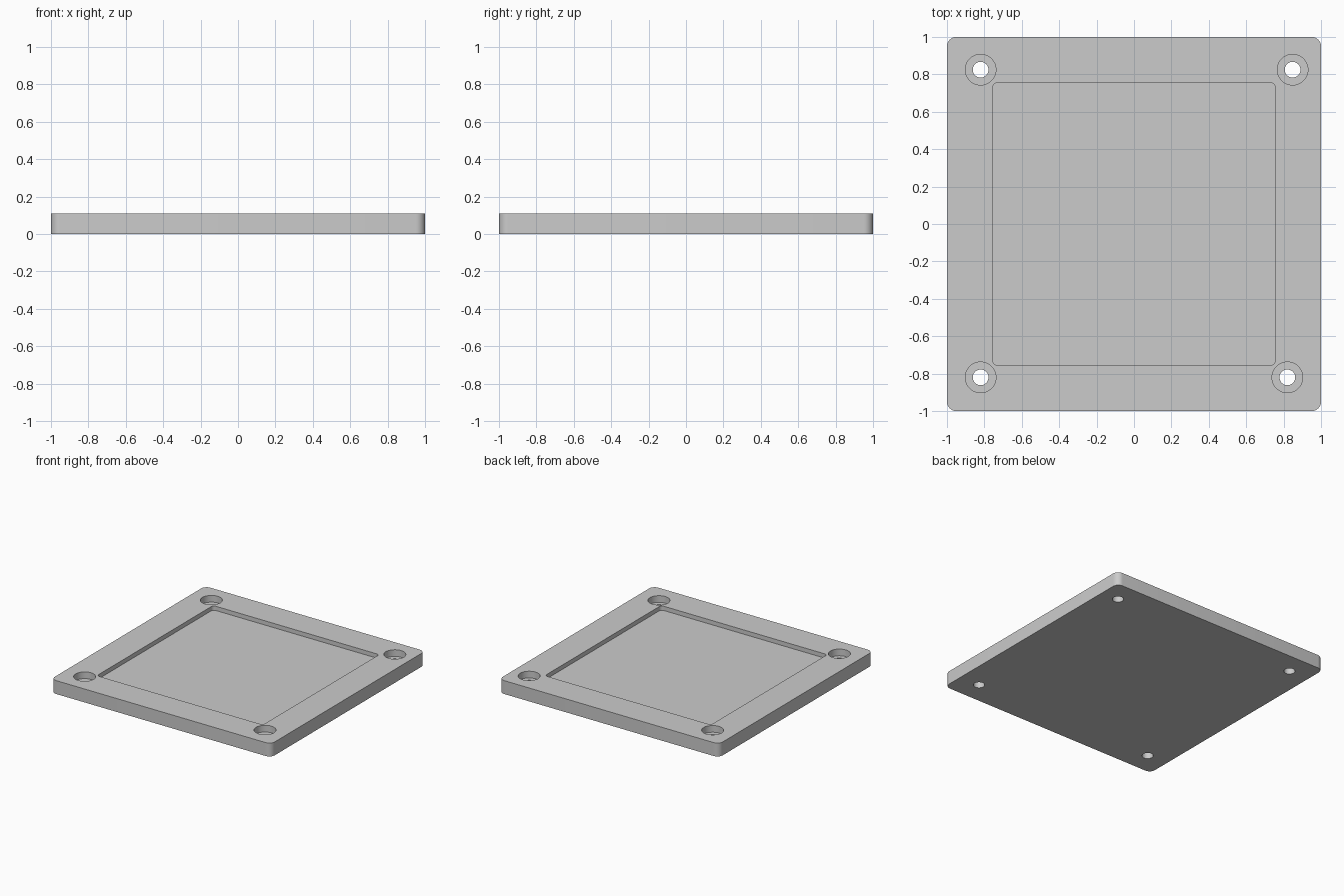
import bpy, bmesh, math

cube = bpy.data.objects.get("Cube")
if cube:
    bpy.data.objects.remove(cube, do_unlink=True)

HEIGHT = 0.11
POCKET_DEPTH = 0.035
BORE_DEPTH = 0.055

grey = bpy.data.materials.new("plain grey")
grey.use_nodes = True
grey.diffuse_color = (0.6, 0.6, 0.6, 1)
grey.node_tree.nodes["Principled BSDF"].inputs["Base Color"].default_value = (0.6, 0.6, 0.6, 1)


def prism(name, outline, z0, z1):
    """Extrude a closed outline from z0 to z1."""
    bm = bmesh.new()
    base = bm.faces.new([bm.verts.new((x, y, z0)) for x, y in outline])
    top = bmesh.ops.extrude_face_region(bm, geom=[base])["geom"]
    for v in top:
        if isinstance(v, bmesh.types.BMVert):
            v.co.z = z1
    bmesh.ops.recalc_face_normals(bm, faces=bm.faces)
    mesh = bpy.data.meshes.new(name)
    bm.to_mesh(mesh)
    bm.free()
    mesh.materials.append(grey)
    obj = bpy.data.objects.new(name, mesh)
    bpy.context.collection.objects.link(obj)
    return obj


def rounded_square(half, radius, steps=8):
    points = []
    for quarter, (sx, sy) in enumerate([(1, 1), (-1, 1), (-1, -1), (1, -1)]):
        for i in range(steps + 1):
            a = (quarter + i / steps) * math.pi / 2
            points.append((sx * (half - radius) + radius * math.cos(a),
                           sy * (half - radius) + radius * math.sin(a)))
    return points


def circle(cx, cy, radius, sides=48):
    return [(cx + radius * math.cos(2 * math.pi * i / sides),
             cy + radius * math.sin(2 * math.pi * i / sides)) for i in range(sides)]


def cut(target, cutter):
    mod = target.modifiers.new(cutter.name, 'BOOLEAN')
    mod.operation = 'DIFFERENCE'
    mod.solver = 'EXACT'
    mod.object = cutter
    bpy.context.view_layer.objects.active = target
    bpy.ops.object.modifier_apply(modifier=mod.name)
    bpy.data.objects.remove(cutter, do_unlink=True)


# Plate with rounded corners
plate = prism("base_plate", rounded_square(1, 0.05), 0, HEIGHT)

# Shallow square recess
cut(plate, prism("recess_cutter", rounded_square(0.755, 0.025), HEIGHT - POCKET_DEPTH, HEIGHT + 0.1))

# Counterbored screw holes; the back left one sits slightly further out
for x, y in [(-0.82, -0.82), (0.82, -0.82), (-0.82, 0.825), (0.848, 0.825)]:
    cut(plate, prism("bore_cutter", circle(x, y, 0.082), HEIGHT - BORE_DEPTH, HEIGHT + 0.1))
    cut(plate, prism("hole_cutter", circle(x, y, 0.042), -0.1, HEIGHT + 0.1))

# Smooth rounded walls, crisp edges
bpy.ops.object.select_all(action='DESELECT')
plate.select_set(True)
bpy.context.view_layer.objects.active = plate
bpy.ops.object.shade_smooth_by_angle(angle=math.radians(30))
